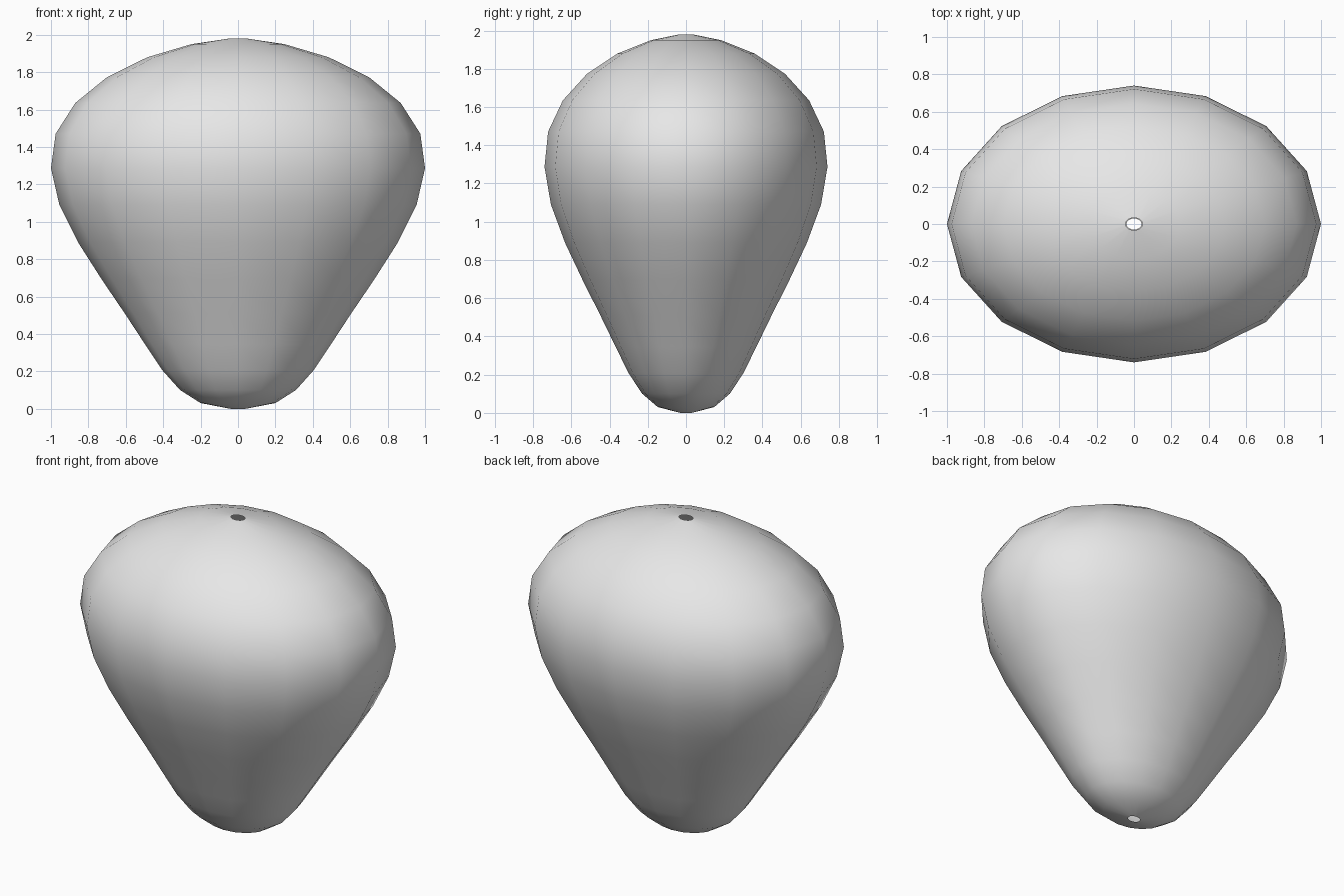
import bpy
import bmesh
import math

cube = bpy.data.objects.get("Cube")
if cube:
    bpy.data.objects.remove(cube, do_unlink=True)

SIDES = 16
HALF_HEIGHT = 0.99
DEPTH = 0.74          # depth relative to width
HOLE_ANGLE = 3.0      # degrees left open at each pole

# Half widths of the rings, from the top hole down to the bottom hole
half_widths = [0.045, 0.25, 0.485, 0.70, 0.87, 0.975, 1.0, 0.955,
               0.855, 0.73, 0.605, 0.497, 0.405, 0.31, 0.20, 0.04]

# Plain grey material
grey = bpy.data.materials.new("light_grey")
grey.use_nodes = True
colour = (0.8, 0.8, 0.8, 1.0)
grey.diffuse_color = colour
grey.node_tree.nodes["Principled BSDF"].inputs["Base Color"].default_value = colour

# Stacked elliptical rings, evenly spaced in polar angle
bm = bmesh.new()
rings = []
steps = len(half_widths) - 1
for i, width in enumerate(half_widths):
    polar = math.radians(HOLE_ANGLE + (180 - 2 * HOLE_ANGLE) * i / steps)
    z = HALF_HEIGHT * (1 + math.cos(polar) / math.cos(math.radians(HOLE_ANGLE)))
    rings.append([bm.verts.new((width * math.cos(2 * math.pi * k / SIDES),
                                width * DEPTH * math.sin(2 * math.pi * k / SIDES), z))
                  for k in range(SIDES)])

# Skin between neighbouring rings, leaving both small end holes open
for upper, lower in zip(rings, rings[1:]):
    for k in range(SIDES):
        n = (k + 1) % SIDES
        bm.faces.new((upper[k], lower[k], lower[n], upper[n]))

mesh = bpy.data.meshes.new("tapered_bead")
bm.to_mesh(mesh)
bm.free()
mesh.materials.append(grey)

bead = bpy.data.objects.new("tapered_bead", mesh)
bpy.context.collection.objects.link(bead)
for polygon in mesh.polygons:
    polygon.use_smooth = True
